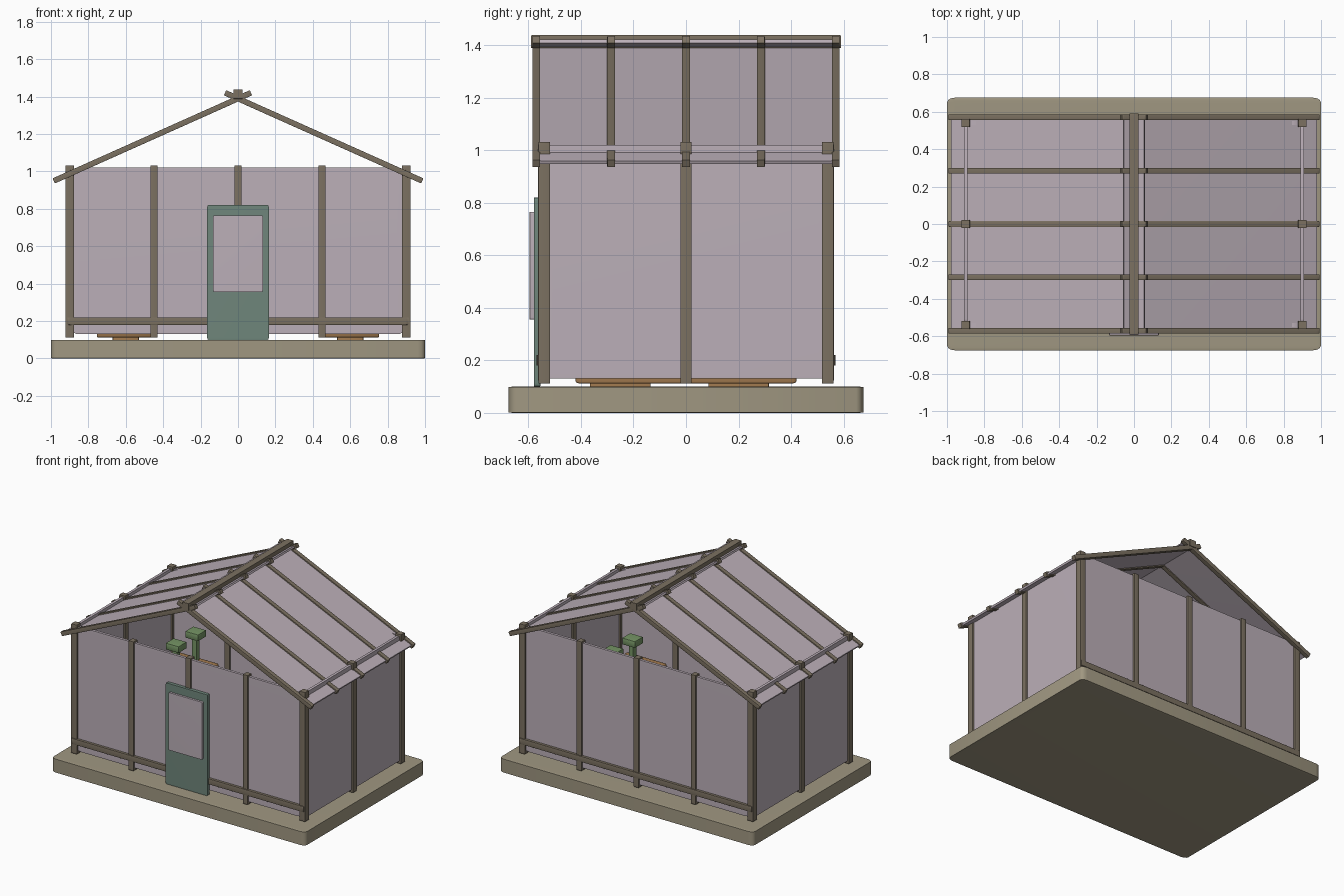
import bpy, bmesh, math
from mathutils import Matrix, Euler

if "Cube" in bpy.data.objects:
    bpy.data.objects.remove(bpy.data.objects["Cube"])


def material(name, rgb):
    m = bpy.data.materials.new(name)
    m.diffuse_color = (*rgb, 1)
    m.use_nodes = True
    m.node_tree.nodes["Principled BSDF"].inputs["Base Color"].default_value = m.diffuse_color
    return m


WOOD = material("timber", (0.20, 0.165, 0.12))
GLASS = material("pane", (0.50, 0.43, 0.48))
STONE = material("foundation", (0.35, 0.31, 0.22))
GREEN = material("door_paint", (0.16, 0.24, 0.20))
LEAF = material("leaf", (0.18, 0.30, 0.13))
BENCH = material("bench_wood", (0.37, 0.20, 0.08))


def box(name, loc, size, mat, tilt=0.0, soft=0.02):
    """Unit cube with a proportional soft edge, scaled to size and tilted about y."""
    bm = bmesh.new()
    bmesh.ops.create_cube(bm, size=1)
    bmesh.ops.bevel(bm, geom=bm.edges[:], offset=soft, segments=3,
                    profile=0.5, affect='EDGES')
    bm.transform(Euler((0, tilt, 0)).to_matrix().to_4x4() @ Matrix.Diagonal((*size, 1)))
    me = bpy.data.meshes.new(name)
    bm.to_mesh(me)
    bm.free()
    ob = bpy.data.objects.new(name, me)
    ob.location = loc
    me.materials.append(mat)
    bpy.context.collection.objects.link(ob)
    return ob


# Foundation slab
box("foundation", (0, 0, 0.05), (2, 1.35, 0.1), STONE)

# Long walls: pane, posts and low rail at front and back
for side, y in (("front", -0.54), ("back", 0.54)):
    box(side + "_pane", (0, y, 0.575), (1.77, 0.02, 0.89), GLASS)
    box(side + "_rail", (0, y * 1.02, 0.2), (1.83, 0.035, 0.04), WOOD)
    for x in (-0.9, -0.45, 0, 0.45, 0.9):
        w = 0.045 if abs(x) == 0.9 else 0.038
        box(side + "_post", (x, y, 0.572), (w, 0.045, 0.92), WOOD)

# End walls: pane and middle post
for side, x in (("left", -0.9), ("right", 0.9)):
    box(side + "_pane", (x, 0, 0.575), (0.02, 1.06, 0.89), GLASS)
    box(side + "_post", (x, 0, 0.572), (0.045, 0.042, 0.92), WOOD)

# Roof slopes: panes and rafters crossing slightly past the ridge
PITCH = math.atan(0.447)
for side, s in (("left", -1), ("right", 1)):
    box(side + "_roof_pane", (s * 0.46, 0, 1.184), (1.13, 1.15, 0.014), GLASS, s * PITCH)
    for i in range(-2, 3):
        box(side + "_rafter", (s * 0.458, i * 0.285, 1.185), (1.155, 0.03, 0.03),
            WOOD, s * PITCH)

# Ridge beam
box("ridge_beam", (0, 0, 1.413), (0.05, 1.18, 0.05), WOOD)

# Door and its window
box("door", (0, -0.567, 0.46), (0.33, 0.025, 0.72), GREEN)
box("door_window", (0, -0.586, 0.56), (0.265, 0.018, 0.41), GLASS)

# Planting benches with feet, and simple block seedlings
for side, s, start in (("left", -1, -0.28), ("right", 1, -0.255)):
    box(side + "_bench", (s * 0.6, 0, 0.307), (0.31, 0.84, 0.39), BENCH)
    for y in (-0.25, 0.2):
        box(side + "_bench_foot", (s * 0.6, y, 0.107), (0.14, 0.23, 0.016), BENCH)
    for i in range(4):
        y = start + i * 0.22
        if abs(y) < 0.4:
            box(side + "_stem", (s * 0.6, y, 0.58), (0.035, 0.035, 0.18), LEAF)
            box(side + "_leaf_block", (s * 0.6, y, 0.685), (0.10, 0.09, 0.045), LEAF)

# Smooth soft edges
for ob in bpy.context.scene.objects:
    ob.select_set(True)
    bpy.context.view_layer.objects.active = ob
bpy.ops.object.shade_smooth_by_angle(angle=math.radians(35))
